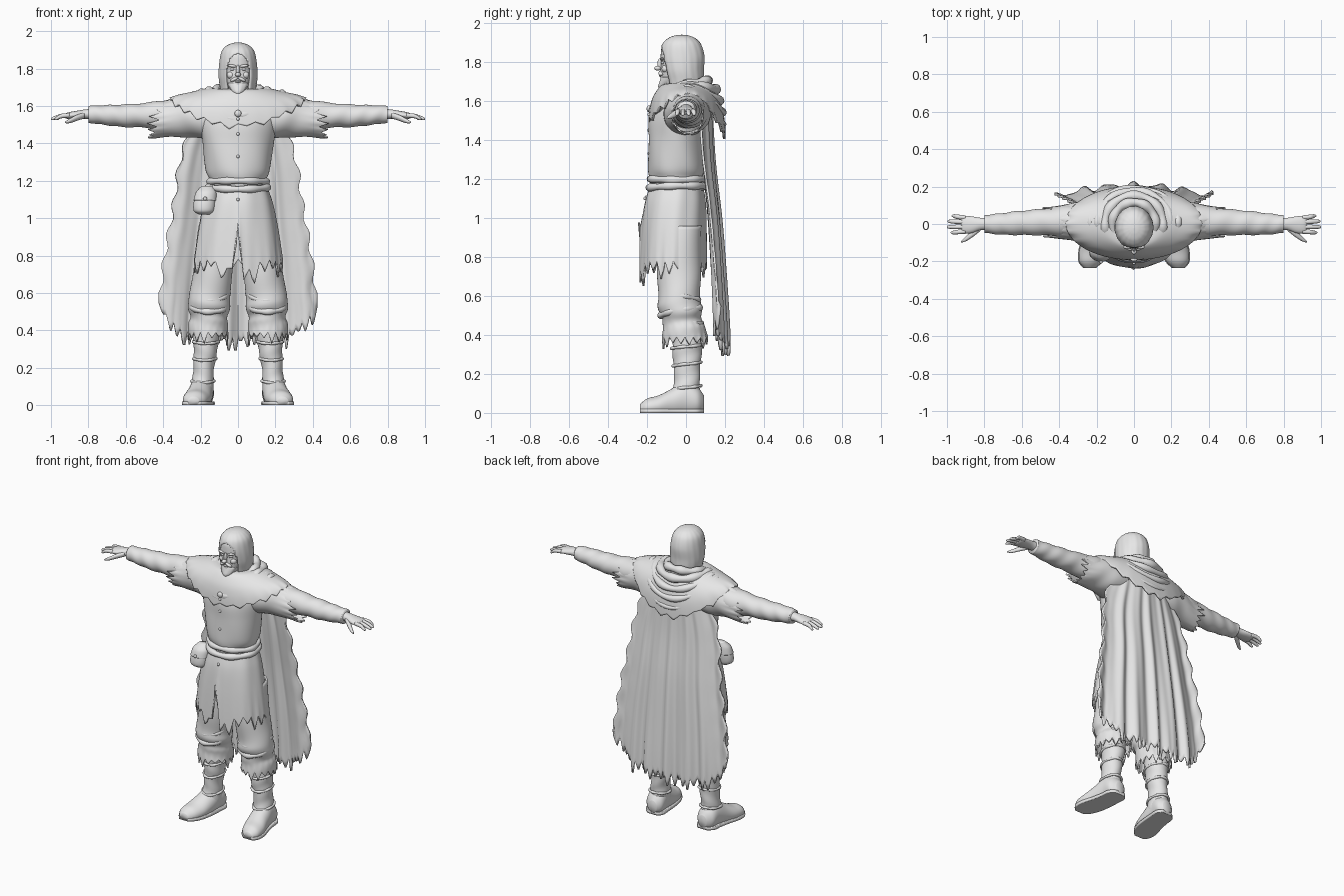
import bpy, bmesh, math, random
from mathutils import Vector

random.seed(4)
if "Cube" in bpy.data.objects:
    bpy.data.objects.remove(bpy.data.objects["Cube"])

grey = bpy.data.materials.new("plain grey")
grey.use_nodes = True
grey.diffuse_color = (0.8, 0.8, 0.8, 1)
grey.node_tree.nodes["Principled BSDF"].inputs["Base Color"].default_value = (0.8, 0.8, 0.8, 1)


def finish(name, bm, mirror=False, thick=0):
    bmesh.ops.recalc_face_normals(bm, faces=bm.faces)
    mesh = bpy.data.meshes.new(name)
    bm.to_mesh(mesh)
    bm.free()
    mesh.materials.append(grey)
    mesh.shade_smooth()
    obj = bpy.data.objects.new(name, mesh)
    bpy.context.collection.objects.link(obj)
    if thick:
        obj.modifiers.new("cloth", "SOLIDIFY").thickness = thick
    if mirror:
        obj.modifiers.new("pair", "MIRROR")
    return obj


def spline(pts, t):
    """Smooth interpolation through a list of tuples, t from 0 to 1."""
    f = t * (len(pts) - 1)
    i = min(int(f), len(pts) - 2)
    u = f - i
    p = [pts[max(0, min(len(pts) - 1, i + k))] for k in (-1, 0, 1, 2)]
    return [b + 0.5 * u * (c - a + u * (2*a - 5*b + 4*c - d + u * (3*(b - c) + d - a)))
            for a, b, c, d in zip(*p)]


def teeth(n, depth, width=4):
    """Ragged hem: one random triangular tooth every few columns."""
    size = [depth * random.uniform(0.25, 1) for _ in range(n // width + 2)]
    return [size[i // width] * (1 - abs(i % width - width / 2) / (width / 2)) for i in range(n)]


def loft(name, rings, axis="z", n=48, steps=40, caps=True, rag=0, hem=None, power=3,
         wave=(0, 0, 0), floor=None, ceil=None, cut=None, **kw):
    """Skin of ellipses (x, y, z, radius, radius) placed along an axis."""
    bm = bmesh.new()
    k = "xyz".index(axis)
    a1, a2 = [j for j in range(3) if j != k]
    way = 1 if rings[-1][k] > rings[0][k] else -1
    jag = teeth(n, rag)
    loops = []
    for s in range(steps + 1):
        t = s / steps
        x, y, z, r1, r2 = spline(rings, t)
        loop = []
        for i in range(n):
            a = math.tau * i / n
            m = 1 + wave[0] * math.sin(wave[1] * a + wave[2] * t)
            co = Vector((x, y, z))
            co[a1] += r1 * m * math.cos(a)
            co[a2] += r2 * m * math.sin(a)
            co[k] += way * jag[i] * t ** 8 + (hem(a) * t ** power if hem else 0)
            if floor is not None:
                co.z = max(co.z, floor)
            if ceil is not None:
                co.z = min(co.z, ceil)
            loop.append(bm.verts.new(co))
        loops.append(loop)
    for lo, hi in zip(loops, loops[1:]):
        for i in range(n):
            j = (i + 1) % n
            bm.faces.new((lo[i], lo[j], hi[j], hi[i]))
    if caps:
        bm.faces.new(loops[0])
        bm.faces.new(loops[-1])
    if cut:
        gone = [f for f in bm.faces if cut(f.calc_center_median())]
        bmesh.ops.delete(bm, geom=gone, context="FACES")
    return finish(name, bm, **kw)


def blob(name, loc, size, mirror=False, tilt=0):
    bm = bmesh.new()
    bmesh.ops.create_uvsphere(bm, u_segments=24, v_segments=16, radius=1)
    for v in bm.verts:
        co = Vector((v.co.x * size[0], v.co.y * size[1], v.co.z * size[2]))
        c, s = math.cos(tilt), math.sin(tilt)
        v.co = Vector((c * co.x - s * co.z, co.y, s * co.x + c * co.z)) + Vector(loc)
    return finish(name, bm, mirror)


def cord(name, x, rx, front, back, z_front, z_side, z_back, r):
    """Closed roll of cloth or leather around the body."""
    bm = bmesh.new()
    n, m = 64, 10
    loops = []
    for i in range(n):
        a = math.tau * i / n
        s = math.sin(a)
        end = z_back if s > 0 else z_front
        cy, ry = (front + back) / 2, (back - front) / 2
        c = Vector((x + rx * math.cos(a), cy + ry * s, z_side + (end - z_side) * abs(s) ** 1.5))
        out = Vector((math.cos(a), s, 0))
        rr = r * (1 + 0.15 * math.sin(7 * a + rx * 60))
        loops.append([bm.verts.new(c + rr * (out * math.cos(b) + Vector((0, 0, math.sin(b)))))
                      for b in (math.tau * q / m for q in range(m))])
    for i in range(n):
        p, q = loops[i], loops[(i + 1) % n]
        for j in range(m):
            bm.faces.new((p[j], q[j], q[(j + 1) % m], p[(j + 1) % m]))
    return finish(name, bm, mirror=x != 0)


# Tunic body, belt and ragged skirt
loft("tunic", [(0, -.04, 1.14, .155, .135), (0, -.05, 1.2, .15, .135), (0, -.05, 1.26, .172, .145),
               (0, -.05, 1.4, .19, .142), (0, -.04, 1.52, .205, .145), (0, -.01, 1.62, .2, .12),
               (0, 0, 1.67, .1, .08)], wave=(.012, 5, 14))
cord("belt_upper", 0, .152, -.186, .09, 1.2, 1.195, 1.2, .018)
cord("belt_lower", 0, .158, -.192, .095, 1.155, 1.165, 1.165, .019)


def slit(a):
    d = abs(math.cos(a))
    return (max(0, .2 - 1.5 * d) - .06 * max(0, 1 - abs(d - .3) * 4)) if math.sin(a) < 0 else 0


loft("skirt", [(0, -.05, 1.17, .155, .135), (0, -.055, 1.08, .185, .155), (0, -.06, .95, .212, .165),
               (0, -.065, .78, .238, .172)], n=96, caps=False, rag=.1, hem=slit,
     wave=(.012, 9, 2), thick=.01)

# Belt pouch with flap and button
loft("pouch", [(-.18, -.15, 1.02, .03, .025), (-.182, -.155, 1.04, .055, .043),
               (-.178, -.15, 1.09, .058, .046), (-.168, -.14, 1.14, .048, .036),
               (-.165, -.13, 1.17, .03, .02)], n=24, steps=20)
loft("pouch_flap", [(-.176, -.152, 1.095, .062, .05), (-.17, -.145, 1.14, .054, .042),
                    (-.165, -.13, 1.172, .03, .022)], n=24, steps=16)
blob("pouch_button", (-.176, -.203, 1.105), (.01, .008, .01))
for z in (1.1, 1.33, 1.45, 1.53):
    blob("tunic_button", (0, -.19 - (.02 if z < 1.2 else 0), z), (.009, .008, .009))

# Trousers with knee folds and torn cuffs
loft("trouser_leg", [(.11, -.03, .96, .10, .11), (.13, -.035, .75, .106, .112),
                     (.15, -.035, .6, .108, .108), (.155, -.03, .53, .114, .112),
                     (.155, -.02, .48, .1, .1), (.16, -.01, .44, .104, .11),
                     (.16, -.005, .39, .11, .116)], n=64, caps=False, rag=.075,
     wave=(.018, 2, 24), mirror=True, thick=.01)
cord("knee_fold", .155, .096, -.128, .072, .5, .53, .54, .017)
cord("thigh_fold", .15, .097, -.13, .066, .56, .6, .58, .014)

# Boots
loft("boot_shaft", [(.17, .01, .47, .072, .083), (.17, .01, .37, .07, .08), (.175, .005, .28, .062, .072),
                    (.185, .005, .18, .055, .066), (.19, 0, .1, .06, .072), (.195, 0, .04, .06, .078)],
     n=32, wave=(.025, 2, 30), mirror=True)
foot = [(.185, .092, .05, .03, .04), (.19, .06, .06, .06, .07), (.195, 0, .07, .063, .09),
        (.205, -.07, .05, .068, .075), (.22, -.14, .035, .072, .055),
        (.232, -.2, .028, .06, .045), (.238, -.235, .02, .03, .025)]
loft("boot_foot", foot, axis="y", n=32, floor=.005, mirror=True)
loft("boot_sole", [(x, y, .01, r + .005, .05) for x, y, z, r, h in foot], axis="y", n=32,
     floor=0, ceil=.02, mirror=True)
for z, x, r in ((.13, .188, .06), (.25, .178, .06), (.34, .172, .068)):
    cord("boot_strap", x, r, -r - .008, r + .016, z - .01, z, z + .01, .008)

# Arms with torn outer sleeves
loft("forearm_sleeve", [(.2, .01, 1.55, .1, .09), (.35, .015, 1.55, .085, .085), (.5, .01, 1.55, .07, .066),
                        (.62, .005, 1.548, .064, .06), (.72, 0, 1.552, .056, .052),
                        (.8, 0, 1.555, .047, .045)], axis="x", wave=(.03, 2, 32), steps=60, mirror=True)
loft("torn_sleeve", [(.14, .0, 1.53, .12, .11), (.24, .008, 1.54, .118, .11), (.33, .01, 1.54, .1, .105),
                     (.42, .01, 1.525, .082, .098)], axis="x", caps=False, rag=.07, n=64,
     hem=lambda a: -.03 * math.sin(a), wave=(.02, 3, 12), mirror=True, thick=.008)

# Hands
loft("palm", [(.77, 0, 1.556, .034, .03), (.82, 0, 1.556, .033, .025), (.87, -.004, 1.552, .045, .021),
              (.91, -.003, 1.548, .047, .017), (.925, -.002, 1.546, .04, .01)], axis="x",
     n=24, steps=20, mirror=True)
for y, tip, end in ((-.04, -.046, .98), (-.015, -.016, 1.0), (.01, .014, .997), (.034, .043, .975)):
    loft("finger", [(.9, y, 1.55, .012, .012), (.945, (y + tip) / 2, 1.546, .012, .012),
                    (end - .01, tip, 1.533, .009, .009), (end, tip, 1.53, .003, .003)],
         axis="x", n=12, steps=12, mirror=True)
loft("thumb", [(.82, -.02, 1.55, .016, .016), (.86, -.05, 1.537, .018, .016),
               (.9, -.08, 1.52, .013, .012), (.925, -.095, 1.512, .004, .004)],
     axis="x", n=12, steps=12, mirror=True)

# Shoulder mantle and rolled cowl
loft("mantle", [(0, -.005, 1.69, .09, .085), (0, 0, 1.695, .16, .13), (0, .003, 1.675, .25, .17),
                (0, .005, 1.66, .32, .19), (0, .005, 1.645, .365, .198)], n=96, caps=False, rag=.035, power=1.5,
     hem=lambda a: -(.21 if math.sin(a) > 0 else .14) * math.sin(a) ** 2, thick=.012)
cord("cowl_inner", 0, .115, -.12, .115, 1.61, 1.685, 1.705, .025)
cord("cowl_middle", 0, .155, -.152, .15, 1.575, 1.68, 1.66, .026)
cord("cowl_outer", 0, .195, -.168, .176, 1.55, 1.67, 1.6, .022)
cord("cowl_drape", 0, .235, -.17, .188, 1.53, 1.665, 1.54, .02)
cord("cowl_low_drape", 0, .27, -.165, .192, 1.53, 1.655, 1.48, .014)
blob("cowl_clasp", (0, -.19, 1.56), (.018, .012, .018))

# Long tattered cloak
bm = bmesh.new()
cols, rows = 120, 40
jag = teeth(cols + 1, .11, 5)
grid = []
for r in range(rows + 1):
    v = r / rows
    half, base = spline([(.21, .135), (.305, .145), (.345, .175), (.39, .195), (.415, .21)], v)
    line = []
    for c in range(cols + 1):
        u = 2 * c / cols - 1
        hem = .37 + .18 * abs(u) ** 5
        z = 1.6 + (hem - 1.6) * v - jag[c] * v ** 10
        fold = (.014 * math.cos(19 * u) + .006 * math.sin(31 * u + 2 * v)) * v ** .6
        edge = .012 * math.sin(41 * v) * abs(u) ** 12
        line.append(bm.verts.new((u * half + edge * (1 if u > 0 else -1), base - .06 * u * u + fold, z)))
    grid.append(line)
for p, q in zip(grid, grid[1:]):
    for c in range(cols):
        bm.faces.new((p[c], p[c + 1], q[c + 1], q[c]))
finish("cloak", bm, thick=.012)

# Head: face, features, beard and long hair
loft("neck", [(0, 0, 1.6, .07, .07), (0, -.02, 1.74, .06, .06)], n=24, steps=8)
loft("face", [(0, -.09, 1.675, .02, .025), (0, -.08, 1.69, .045, .047), (0, -.065, 1.74, .064, .066),
              (0, -.06, 1.79, .073, .068), (0, -.06, 1.83, .076, .07), (0, -.06, 1.88, .065, .062),
              (0, -.05, 1.91, .03, .03)])
blob("brow", (.031, -.122, 1.814), (.028, .012, .008), True, .12)
blob("eye", (.03, -.117, 1.796), (.014, .012, .008), True)
blob("cheek", (.038, -.105, 1.765), (.022, .02, .02), True)
blob("nose_bridge", (0, -.131, 1.79), (.01, .016, .03))
blob("nose_tip", (0, -.145, 1.768), (.015, .018, .012))
blob("moustache", (.02, -.128, 1.743), (.024, .014, .009), True, -.45)
blob("lower_lip", (0, -.13, 1.73), (.015, .009, .006))
loft("beard", [(0, -.125, 1.655, .008, .012), (0, -.115, 1.675, .03, .028), (0, -.1, 1.7, .047, .036),
               (0, -.092, 1.722, .056, .036)], n=24, steps=16, wave=(.04, 9, 0))


def face_opening(c):
    return c.y < -.05 and c.z < 1.88 and (c.x / .064) ** 2 + (max(0, c.z - 1.78) / .1) ** 2 < 1


loft("hair", [(0, -.01, 1.63, .085, .085), (0, -.01, 1.7, .097, .1), (0, -.017, 1.76, .104, .108),
              (0, -.02, 1.83, .1, .115), (0, -.022, 1.89, .088, .1), (0, -.022, 1.922, .062, .07),
              (0, -.022, 1.936, .03, .035), (0, -.022, 1.94, .003, .003)], n=72, steps=60, cut=face_opening,
     wave=(.008, 17, 6), thick=.014)
